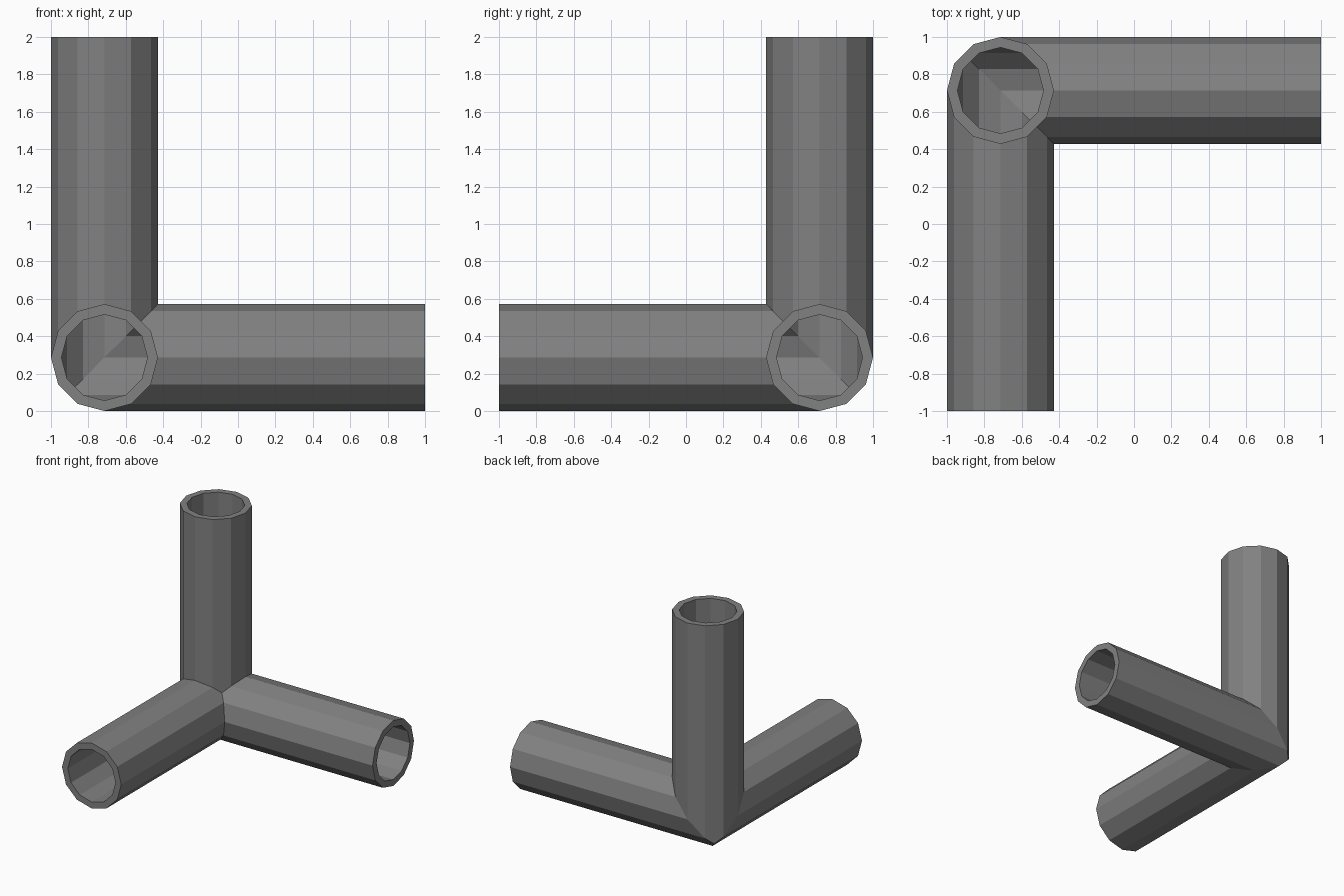
import bpy, bmesh
from math import cos, sin, pi, radians
from mathutils import Matrix, Vector

if "Cube" in bpy.data.objects:
    bpy.data.objects.remove(bpy.data.objects["Cube"], do_unlink=True)

SIDES = 12
OUTER, INNER = 0.286, 0.23
LENGTH = 2 - OUTER
CORNER = Vector((OUTER - 1, 1 - OUTER, OUTER))

grey = bpy.data.materials.new("mid grey")
grey.use_nodes = True
colour = (0.22, 0.22, 0.22, 1)
grey.diffuse_color = colour
grey.node_tree.nodes["Principled BSDF"].inputs["Base Color"].default_value = colour


def ring(bm, radius, z):
    return [bm.verts.new((radius * cos(2 * pi * i / SIDES),
                          radius * sin(2 * pi * i / SIDES), z))
            for i in range(SIDES)]


# Hollow pipe: outer wall, end rim and inner wall
bm = bmesh.new()
rings = [ring(bm, OUTER, -0.5), ring(bm, OUTER, LENGTH),
         ring(bm, INNER, LENGTH), ring(bm, INNER, -0.5)]
for a, b in zip(rings, rings[1:]):
    for i in range(SIDES):
        j = (i + 1) % SIDES
        bm.faces.new((a[i], a[j], b[j], b[i]))

# Mitre cuts against the two neighbouring pipes
for normal in ((-1, 0, 1), (0, 1, 1)):
    bmesh.ops.bisect_plane(bm, geom=bm.verts[:] + bm.edges[:] + bm.faces[:],
                           dist=1e-5, plane_co=(0, 0, 0), plane_no=normal,
                           clear_inner=True)

mesh = bpy.data.meshes.new("mitred_pipe")
bm.to_mesh(mesh)
bm.free()
mesh.materials.append(grey)

# Three identical pipes turned about the corner diagonal
for k, name in enumerate(("upright_pipe", "left_pipe", "front_pipe")):
    pipe = bpy.data.objects.new(name, mesh)
    bpy.context.collection.objects.link(pipe)
    pipe.matrix_world = (Matrix.Translation(CORNER)
                         @ Matrix.Rotation(radians(-120 * k), 4, Vector((1, -1, 1))))
